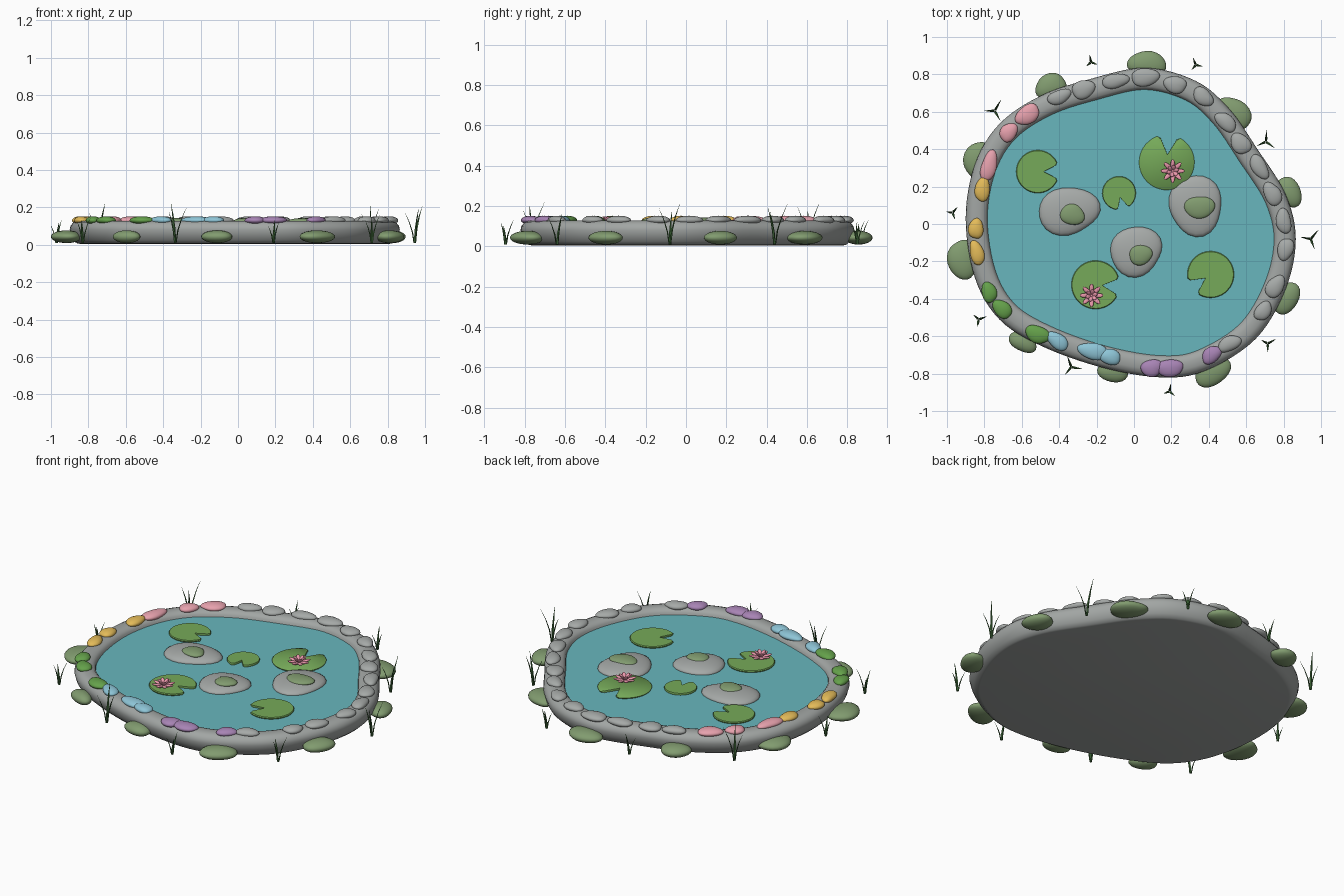
import bpy, bmesh, math, random
from math import sin, cos, pi, radians, atan2
from mathutils import Vector, Matrix

if "Cube" in bpy.data.objects:
    bpy.data.objects.remove(bpy.data.objects["Cube"])

random.seed(4)
WATER = 0.095

def mat(name, col):
    m = bpy.data.materials.new(name)
    m.diffuse_color = (*col, 1)
    m.use_nodes = True
    m.node_tree.nodes["Principled BSDF"].inputs["Base Color"].default_value = m.diffuse_color
    return m

M = {
    "water": mat("water", (0.14, 0.47, 0.51)),
    "moss": mat("moss", (0.22, 0.33, 0.16)),
    "pad": mat("pad", (0.18, 0.40, 0.10)),
    "grass": mat("grass", (0.06, 0.17, 0.05)),
    "petal": mat("petal", (0.85, 0.32, 0.42)),
    "pink": mat("pink", (0.80, 0.36, 0.42)),
    "yellow": mat("yellow", (0.78, 0.50, 0.10)),
    "green": mat("green", (0.13, 0.36, 0.07)),
    "blue": mat("blue", (0.27, 0.56, 0.68)),
    "purple": mat("purple", (0.39, 0.23, 0.46)),
    "stone": mat("stone", (0.38, 0.40, 0.39)),
    "rim": mat("rim", (0.36, 0.38, 0.37)),
}

def finish(name, bm, material, angle=50):
    bmesh.ops.recalc_face_normals(bm, faces=bm.faces)
    me = bpy.data.meshes.new(name)
    bm.to_mesh(me)
    bm.free()
    ob = bpy.data.objects.new(name, me)
    bpy.context.collection.objects.link(ob)
    me.materials.append(M[material])
    bpy.ops.object.select_all(action='DESELECT')
    ob.select_set(True)
    bpy.context.view_layer.objects.active = ob
    bpy.ops.object.shade_smooth_by_angle(angle=radians(angle))
    return ob

def loft(bm, rings, cap_start=True, cap_end=True):
    """Skin a stack of equal-length closed rings."""
    vs = [[bm.verts.new(p) for p in r] for r in rings]
    n = len(vs[0])
    for a, b in zip(vs, vs[1:]):
        for i in range(n):
            bm.faces.new((a[i], a[(i + 1) % n], b[(i + 1) % n], b[i]))
    if cap_start:
        bm.faces.new(vs[0][::-1])
    if cap_end:
        bm.faces.new(vs[-1])

def blob(name, loc, size, rot, material, wobble=0.07, top=1.0):
    """Irregular flattened pebble."""
    bm = bmesh.new()
    bmesh.ops.create_uvsphere(bm, u_segments=24, v_segments=14, radius=1)
    p, q = random.uniform(0, 6), random.uniform(0, 6)
    R = Matrix.Rotation(rot, 3, 'Z')
    for v in bm.verts:
        a = atan2(v.co.y, v.co.x)
        k = 1 + wobble * sin(2 * a + p) + wobble * 0.8 * sin(3 * a + q)
        c = Vector((v.co.x * k * size[0], v.co.y * k * size[1], v.co.z * size[2] * top))
        v.co = R @ c + Vector(loc)
    return finish(name, bm, material, 60)

# Pond outline, smoothed with a closed Catmull-Rom spline
CTRL = [(.06, .835), (.33, .765), (.51, .615), (.66, .40), (.81, .16), (.865, -.08),
        (.81, -.35), (.65, -.615), (.38, -.785), (.14, -.82), (-.18, -.765), (-.50, -.65),
        (-.72, -.51), (-.85, -.29), (-.90, .03), (-.85, .32), (-.72, .535), (-.50, .685),
        (-.235, .775)]
CTRL = [Vector(c) for c in CTRL]
line = []
for i in range(len(CTRL)):
    a, b, c, d = (CTRL[(i + k) % len(CTRL)] for k in (-1, 0, 1, 2))
    for s in range(6):
        t = s / 6
        line.append(0.5 * (2 * b + (c - a) * t + (2 * a - 5 * b + 4 * c - d) * t * t
                           + (3 * b - a - 3 * c + d) * t ** 3))
N = len(line)
tangent = [(line[(i + 3) % N] - line[i - 3]).normalized() for i in range(N)]

def ring(inset, z):
    # the outline runs clockwise, so the inward side is to the right
    return [(p.x + t.y * inset, p.y - t.x * inset, z) for p, t in zip(line, tangent)]

# Stone basin with rounded rim, and the water sheet
bm = bmesh.new()
loft(bm, [ring(d, z) for d, z in [(.055, .005), (.04, .008), (.022, .025), (.008, .05), (0, .08),
     (.004, .1), (.018, .118), (.04, .127), (.075, .128), (.1, .122), (.113, .108), (.118, .088)]],
     cap_end=False)
finish("pond_basin", bm, "rim")
bm = bmesh.new()
bm.faces.new([bm.verts.new(p) for p in ring(.112, WATER)][::-1])
finish("water_surface", bm, "water")

def nearest_angle(x, y):
    i = min(range(N), key=lambda k: (line[k] - Vector((x, y))).length)
    return atan2(tangent[i].y, tangent[i].x)

# Pebbles on the rim, grouped by colour
RIM = {
    "stone": [(-.40, .68), (-.27, .72), (-.10, .765), (.06, .785), (.22, .745), (.37, .68),
              (.49, .545), (.57, .43), (.67, .305), (.74, .16), (.80, .015), (.81, -.135),
              (.755, -.335), (.69, -.465), (.51, -.64)],
    "pink": [(-.57, .585), (-.67, .49), (-.775, .31)],
    "yellow": [(-.81, .185), (-.845, -.025), (-.84, -.155)],
    "green": [(-.775, -.365), (-.705, -.455), (-.515, -.59)],
    "blue": [(-.41, -.625), (-.22, -.68), (-.13, -.71)],
    "purple": [(.095, -.77), (.19, -.77), (.415, -.70)],
}
for colour, spots in RIM.items():
    for i, (x, y) in enumerate(spots):
        s = random.uniform(.058, .082)
        blob(f"rim_pebble_{colour}_{i}", (x, y, .13), (s, random.uniform(.038, .047), .022),
             nearest_angle(x, y) + random.uniform(-.15, .15), colour)

# Mossy boulders around the outside: x, y, half length
for i, (x, y, s) in enumerate([(.07, .855, .10), (-.445, .735, .09), (-.83, .345, .105),
        (-.915, -.19, .11), (-.595, -.63, .075), (-.11, -.785, .085), (.42, -.785, .105),
        (.81, -.395, .095), (.825, .17, .09), (.535, .59, .105)]):
    blob(f"mossy_boulder_{i}", (x, y, .043), (s, s * .72, .034), nearest_angle(x, y), "moss", .06)

# Islands with moss caps: x, y, rx, ry, moss x, moss y, moss radius
for i, (x, y, rx, ry, mx, my, mr) in enumerate([(-.35, .07, .16, .13, -.33, .05, .068),
        (.33, .10, .148, .155, .35, .09, .078), (.01, -.145, .142, .13, .035, -.165, .065)]):
    blob(f"island_stone_{i}", (x, y, WATER), (rx, ry, .035), 0, "stone", .06)
    blob(f"island_moss_{i}", (mx, my, WATER + .03), (mr, mr * .8, .018), 0, "moss", .06)

# Lily pads: x, y, radius, notch direction in degrees
for i, (x, y, r, deg) in enumerate([(-.515, .28, .115, 0), (.175, .33, .148, 85),
        (-.08, .165, .09, -75), (-.205, -.325, .13, -5), (.41, -.27, .125, 215)]):
    a0, half = radians(deg), radians(21)
    shape = [(.28 * cos(a0), .28 * sin(a0))]
    shape += [(.9 * cos(a0 + half * .9), .9 * sin(a0 + half * .9))]
    for k in range(33):
        a = a0 + half + .08 + (2 * pi - 2 * half - .16) * k / 32
        shape.append((cos(a), sin(a)))
    shape += [(.9 * cos(a0 - half * .9), .9 * sin(a0 - half * .9))]
    bm = bmesh.new()
    loft(bm, [[(x + px * r * s, y + py * r * s, z) for px, py in shape]
              for s, z in [(.98, WATER + .002), (1, WATER + .008), (.97, WATER + .013)]])
    finish(f"lily_pad_{i}", bm, "pad")

# Water lilies: two tiers of petals around a small heart
for i, (x, y) in enumerate([(.207, .283), (-.227, -.382)]):
    bm = bmesh.new()
    for count, length, tilt, z, off in [(8, .033, 14, .018, 0), (6, .023, 45, .022, .3)]:
        for k in range(count):
            mx = (Matrix.Translation((x, y, WATER + z))
                  @ Matrix.Rotation(off + 2 * pi * k / count, 4, 'Z')
                  @ Matrix.Rotation(-radians(tilt), 4, 'Y')
                  @ Matrix.Translation((length, 0, 0))
                  @ Matrix.Diagonal((length, .0125, .006, 1)))
            bmesh.ops.create_uvsphere(bm, u_segments=10, v_segments=8, radius=1, matrix=mx)
    bmesh.ops.create_uvsphere(bm, u_segments=10, v_segments=6, radius=.012,
                              matrix=Matrix.Translation((x, y, WATER + .025)))
    finish(f"water_lily_{i}", bm, "petal", 60)

# Grass tufts of three curved blades: x, y, height, first blade direction
for i, (x, y, h, deg) in enumerate([(-.23, .865, .12, 100), (.33, .85, .12, 110),
        (-.745, .605, .21, 60), (.705, .44, .20, 85), (-.97, .06, .12, 50),
        (.945, -.08, .20, 50), (-.83, -.51, .14, 20), (-.335, -.765, .21, 110),
        (.19, -.895, .12, 80), (.715, -.64, .15, 30)]):
    bm = bmesh.new()
    for k in range(3):
        a = radians(deg + 120 * k)
        out, side = Vector((cos(a), sin(a), 0)), Vector((-sin(a), cos(a), 0))
        bh = h * (1, .8, .9)[k]
        reach = bh * .3
        rings = []
        for t, w in [(0, .006), (.35, .0065), (.7, .004), (1, .0006)]:
            c = Vector((x, y, .01 + bh * t)) + out * (.004 + reach * t ** 1.7)
            rings.append([c + side * w, c + out * w * .5, c - side * w, c - out * w * .5])
        loft(bm, rings)
    finish(f"grass_tuft_{i}", bm, "grass", 40)
